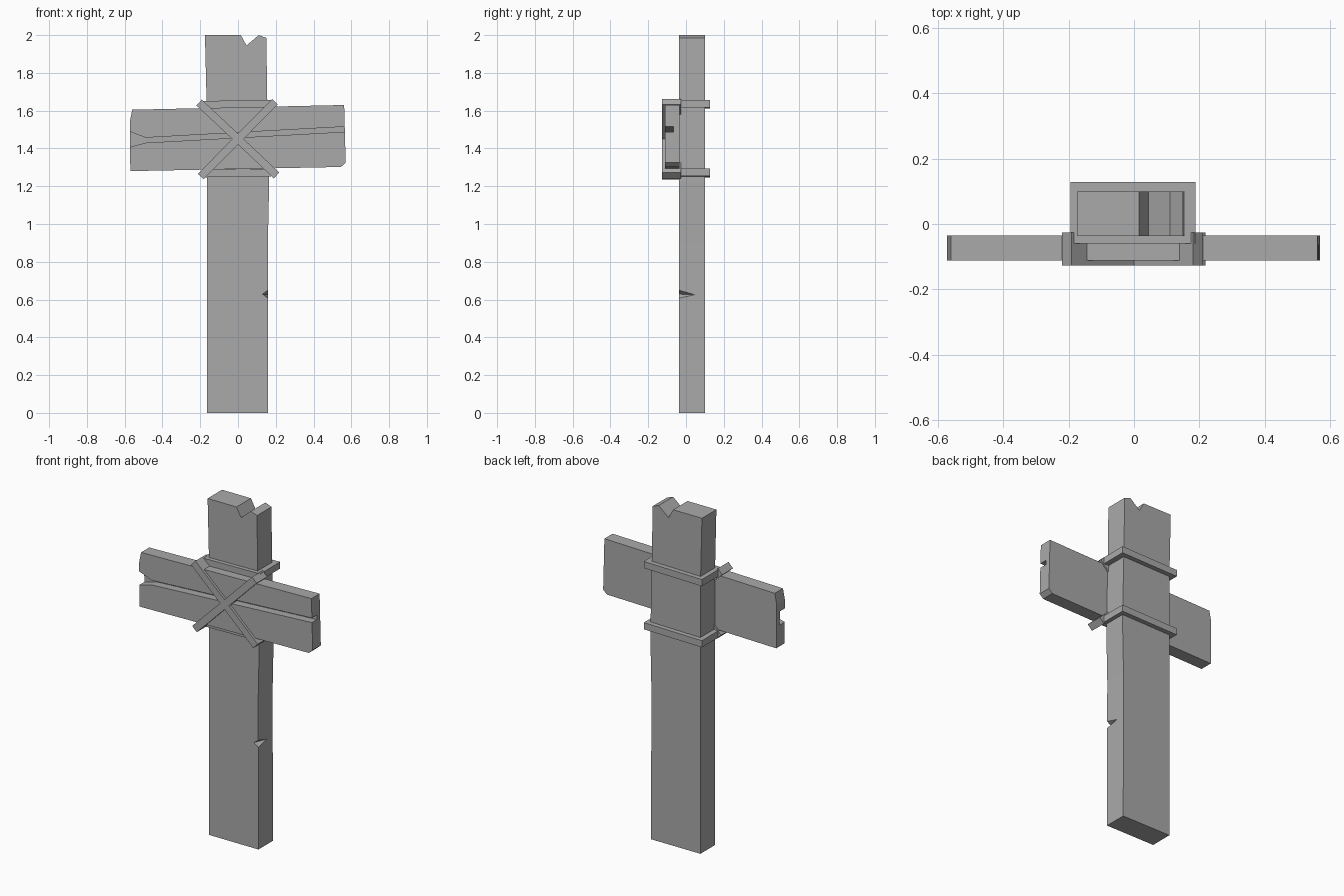
import bpy
import bmesh
from mathutils import Vector

cube = bpy.data.objects.get("Cube")
if cube:
    bpy.data.objects.remove(cube, do_unlink=True)

grey = bpy.data.materials.new("weathered_grey")
grey.use_nodes = True
grey.diffuse_color = (0.4, 0.4, 0.4, 1)
grey.node_tree.nodes["Principled BSDF"].inputs["Base Color"].default_value = (0.4, 0.4, 0.4, 1)


def finish(name, bm):
    bmesh.ops.recalc_face_normals(bm, faces=bm.faces)
    mesh = bpy.data.meshes.new(name)
    bm.to_mesh(mesh)
    bm.free()
    mesh.materials.append(grey)
    ob = bpy.data.objects.new(name, mesh)
    bpy.context.collection.objects.link(ob)
    return ob


def prism(name, outline, front, back):
    """Extrude an (x, z) outline from y = front to y = back."""
    bm = bmesh.new()
    face = bm.faces.new([bm.verts.new((x, front, z)) for x, z in outline])
    ext = bmesh.ops.extrude_face_region(bm, geom=[face])
    moved = [v for v in ext["geom"] if isinstance(v, bmesh.types.BMVert)]
    bmesh.ops.translate(bm, verts=moved, vec=(0, back - front, 0))
    return finish(name, bm)


def cut(ob, cutter):
    cutter.hide_render = True
    mod = ob.modifiers.new("cut", 'BOOLEAN')
    mod.operation = 'DIFFERENCE'
    mod.solver = 'EXACT'
    mod.object = cutter
    bpy.context.view_layer.objects.active = ob
    bpy.ops.object.modifier_apply(modifier=mod.name)
    bpy.data.objects.remove(cutter, do_unlink=True)


# Upright post with a splintered top
post = prism("upright_post", [
    (-0.165, 0), (0.16, 0), (0.158, 0.9), (0.165, 1.22), (0.155, 1.65),
    (0.15, 1.985), (0.11, 2.0), (0.045, 1.945), (0.015, 2.0),
    (-0.175, 2.0), (-0.165, 1.6)], -0.036, 0.1)

# Wedge-shaped chip in the front corner of the post
bm = bmesh.new()
for p in [(0.1, -0.12, 0.632), (0.19, 0.135, 0.622),
          (0.184, -0.078, 0.68), (0.184, -0.078, 0.58)]:
    bm.verts.new(p)
bmesh.ops.convex_hull(bm, input=bm.verts)
cut(post, finish("chip_cutter", bm))

# Crossbeam with a long crack that widens at one end
beam = prism("crossbeam", [
    (-0.57, 1.28), (0.545, 1.302), (0.57, 1.325), (0.562, 1.63),
    (-0.56, 1.605), (-0.573, 1.54)], -0.112, -0.035)
cut(beam, prism("crack_cutter", [
    (-0.6, 1.4), (-0.49, 1.43), (0.6, 1.49), (0.6, 1.517),
    (-0.49, 1.457), (-0.6, 1.5)], -0.2, -0.065))

# Crossed lashing over the beam
centre = Vector((0, 1.45))
half = 0.021
tips = [(0.204, 1.257), (0.196, 1.648), (-0.206, 1.643), (-0.198, 1.251)]
outline = []
for i, tip in enumerate(tips):
    arm = Vector(tip) - centre
    along = arm.normalized()
    side = Vector((-along.y, along.x)) * half
    after = (Vector(tips[(i + 1) % 4]) - centre).normalized()
    outline += [Vector(tip) - side, Vector(tip) + side,
                centre + (along + after) * half]
prism("crossed_lashing", [p + Vector((0, 0)) for p in outline], -0.127, -0.026)

# Straps around the post, above and below the beam
for name, low in (("upper_strap", 1.614), ("lower_strap", 1.25)):
    prism(name, [(-0.194, low - 0.003), (0.188, low + 0.003),
                 (0.188, low + 0.043), (-0.194, low + 0.037)], -0.06, 0.128)
